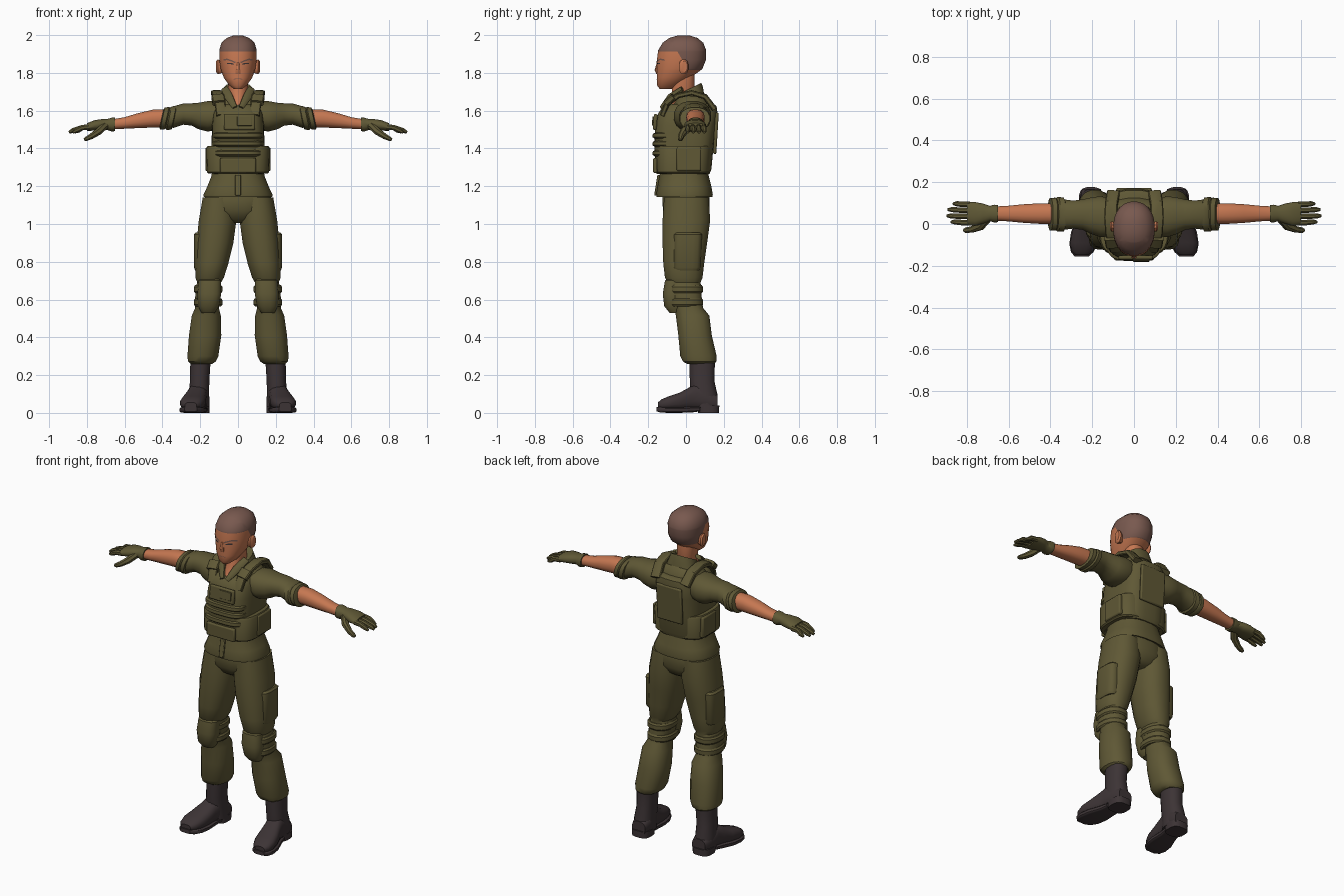
import bpy, bmesh, math
from mathutils import Vector, Matrix
from mathutils.bvhtree import BVHTree

X, Y, Z = Vector((1, 0, 0)), Vector((0, 1, 0)), Vector((0, 0, 1))


def material(name, rgb):
    m = bpy.data.materials.new(name)
    m.diffuse_color = (*rgb, 1)
    return m


OLIVE = material("olive_cloth", (0.115, 0.098, 0.036))
SKIN = material("skin", (0.56, 0.185, 0.083))
HAIR = material("cropped_hair", (0.19, 0.10, 0.078))
BOOT = material("boot_leather", (0.046, 0.034, 0.036))


def finish(name, bm, mats, mirror=False, bevel=0, angle=35):
    bmesh.ops.recalc_face_normals(bm, faces=bm.faces)
    me = bpy.data.meshes.new(name)
    bm.to_mesh(me)
    bm.free()
    ob = bpy.data.objects.new(name, me)
    bpy.context.collection.objects.link(ob)
    for m in mats if isinstance(mats, list) else [mats]:
        me.materials.append(m)
    bpy.ops.object.select_all(action='DESELECT')
    ob.select_set(True)
    bpy.context.view_layer.objects.active = ob
    bpy.ops.object.shade_smooth_by_angle(angle=math.radians(angle))
    if bevel:
        b = ob.modifiers.new("bevel", 'BEVEL')
        b.width, b.segments = bevel, 2
    if mirror:
        ob.modifiers.new("mirror", 'MIRROR')
    return ob


def sweep_mesh(st, axis=None, ref=X, n=16, p=2.3):
    """Superellipse sections (x, y, z, ra, rb) joined along a path."""
    bm, rings = bmesh.new(), []
    pts = [Vector(s[:3]) for s in st]
    for i, s in enumerate(st):
        t = axis or (pts[min(i + 1, len(st) - 1)] - pts[max(i - 1, 0)])
        t = Vector(t).normalized()
        a = (ref - t * ref.dot(t)).normalized()
        b = t.cross(a)
        ring = []
        for k in range(n):
            w = 2 * math.pi * (k + 0.5) / n
            c, d = math.cos(w), math.sin(w)
            u = math.copysign(abs(c) ** (2 / p), c) * s[3]
            v = math.copysign(abs(d) ** (2 / p), d) * s[4]
            ring.append(bm.verts.new(pts[i] + a * u + b * v))
        rings.append(ring)
    for r, q in zip(rings, rings[1:]):
        for k in range(n):
            bm.faces.new((r[k], r[(k + 1) % n], q[(k + 1) % n], q[k]))
    bm.faces.new(rings[0])
    bm.faces.new(rings[-1])
    return bm


def sweep(name, mat, st, mirror=False, **kw):
    return finish(name, sweep_mesh(st, **kw), mat, mirror)


def box(name, mat, c, size, rot=(0, 0, 0), mirror=False, bevel=0.008):
    bm = bmesh.new()
    bmesh.ops.create_cube(bm, size=1)
    for v in bm.verts:
        v.co = Vector(v.co[i] * size[i] for i in range(3))
    for ang, ax in zip(rot, 'XYZ'):
        bm.transform(Matrix.Rotation(ang, 4, ax))
    bm.transform(Matrix.Translation(c))
    return finish(name, bm, mat, mirror, bevel)


# Head, with the hairline cut into the skull
bm = sweep_mesh([(0, -.105, 1.715, .022, .035), (0, -.092, 1.735, .048, .062),
                 (0, -.065, 1.775, .076, .09), (0, -.034, 1.82, .092, .121),
                 (0, -.024, 1.87, .10, .131), (0, -.02, 1.92, .10, .128),
                 (0, -.016, 1.96, .088, .108), (0, -.014, 1.985, .06, .075),
                 (0, -.012, 1.998, .025, .032)], axis=Z, n=24, p=2.2)
slope = Vector((0, 1, .6)).normalized()
temple = Vector((0, -.045, 1.912))
for co, no in ((temple, Z), (temple, slope), (Vector((0, 0, 1.815)), Z)):
    bmesh.ops.bisect_plane(bm, geom=bm.verts[:] + bm.edges[:] + bm.faces[:],
                           plane_co=co, plane_no=no)
for f in bm.faces:
    c = f.calc_center_median()
    f.material_index = int(c.z > 1.912 or (c.z > 1.815 and (c - temple).dot(slope) > 0))
head = finish("head", bm, [SKIN, HAIR])
sweep("nose", SKIN, [(0, -.147, 1.855, .009, .008), (0, -.156, 1.815, .013, .011),
                     (0, -.152, 1.795, .014, .006)], axis=Z, n=8)
sweep("ears", SKIN, [(.08, -.015, 1.83, .02, .03), (.107, -.012, 1.832, .026, .04),
                     (.116, -.008, 1.834, .016, .03)], True, axis=X, ref=Y, n=12)

# Brows and eyes laid as thin plates on the face
tree = BVHTree.FromPolygons([v.co for v in head.data.vertices],
                            [p.vertices[:] for p in head.data.polygons])


def face_strip(name, mat, pts, h):
    bm = bmesh.new()
    rows = []
    for x, z in pts:
        row = []
        for dz in (-h, h):
            hit = tree.ray_cast(Vector((x, -1, z + dz)), Y)[0]
            row.append(bm.verts.new(hit + Vector((0, -.003, 0))))
        rows.append(row)
    for a, b in zip(rows, rows[1:]):
        bm.faces.new((a[0], b[0], b[1], a[1]))
    finish(name, bm, mat, True)


face_strip("brows", HAIR, [(.014, 1.855), (.035, 1.864), (.058, 1.872), (.078, 1.868)], .004)
face_strip("eyes", BOOT, [(.024, 1.846), (.04, 1.85), (.058, 1.85)], .0035)
face_strip("mouth", HAIR, [(0, 1.768), (.012, 1.768), (.024, 1.767)], .0015)

# Neck, collar and lapels
sweep("neck", SKIN, [(0, -.06, 1.60, .018, .065), (0, -.04, 1.65, .036, .066),
                     (0, -.014, 1.70, .053, .06), (0, -.015, 1.79, .055, .062)], axis=Z)
sweep("collar", OLIVE, [(0, .022, 1.645, .10, .085), (0, .022, 1.69, .08, .077),
                        (0, .02, 1.717, .074, .07), (0, .02, 1.71, .062, .06)],
      axis=Vector((0, -.5, 1)))
sweep("lapels", OLIVE, [(.07, -.02, 1.715, .012, .02), (.05, -.085, 1.675, .012, .024),
                        (.016, -.128, 1.615, .012, .014)], True, ref=Y, n=8)

# Shirt body and flared jacket skirt
sweep("shirt", OLIVE, [(0, 0, 1.24, .13, .115), (0, 0, 1.45, .135, .115),
                       (0, .02, 1.58, .15, .115), (0, .03, 1.635, .14, .095),
                       (0, .03, 1.67, .105, .075), (0, .03, 1.685, .06, .06)], axis=Z, n=20)
sweep("jacket_skirt", OLIVE, [(0, -.01, 1.29, .135, .125), (0, -.01, 1.25, .143, .132),
                              (0, -.008, 1.20, .163, .143), (0, -.008, 1.155, .184, .151),
                              (0, -.008, 1.142, .182, .149), (0, -.005, 1.15, .165, .13)],
      axis=Z, n=24, p=2.5)
box("jacket_placket", OLIVE, (0, -.152, 1.205), (.03, .016, .11), (-.16, 0, 0), bevel=.004)

# Armour vest with shoulder straps, wrap and pouches
sweep("vest", OLIVE, [(0, -.015, 1.265, .132, .14), (0, -.015, 1.29, .14, .15),
                      (0, -.01, 1.42, .14, .157), (0, -.002, 1.52, .139, .163),
                      (0, .01, 1.585, .132, .158), (0, .02, 1.625, .115, .142),
                      (0, .022, 1.635, .10, .125)], axis=Z, n=28, p=3.2)
sweep("vest_wrap", OLIVE, [(0, -.015, 1.268, .158, .135), (0, -.015, 1.275, .165, .142),
                           (0, -.012, 1.40, .168, .146), (0, -.012, 1.412, .162, .14)],
      axis=Z, n=28, p=3.4)
sweep("shoulder_straps", OLIVE, [(.088, -.125, 1.575, .027, .014), (.095, -.10, 1.635, .028, .014),
                                 (.108, -.04, 1.68, .03, .014), (.112, .03, 1.695, .031, .014),
                                 (.108, .10, 1.675, .031, .015), (.098, .15, 1.61, .032, .015)],
      True, n=12, p=4)
sweep("strap_buckles", OLIVE, [(.10, -.105, 1.64, .035, .018), (.107, -.065, 1.675, .035, .018)],
      True, n=12, p=4)
box("side_pouches", OLIVE, (.158, .015, 1.343), (.03, .13, .125), mirror=True)
box("chest_pouch", OLIVE, (.008, -.163, 1.54), (.165, .02, .085), (-.08, 0, 0))
box("chest_label", OLIVE, (.035, -.173, 1.545), (.08, .012, .05), (-.08, 0, 0), bevel=.003)
for i, z in enumerate((1.468, 1.425, 1.375)):
    sweep(f"vest_band_{i + 1}", OLIVE,
          [(0, -.085, z - .017, .122, .081), (0, -.085, z - .008, .13, .093),
           (0, -.085, z + .01, .13, .091), (0, -.085, z + .016, .122, .078)],
          axis=Z, n=24, p=3.2)
box("front_flap", OLIVE, (0, -.163, 1.31), (.19, .022, .08))
box("back_panel", OLIVE, (0, .158, 1.48), (.17, .018, .22), (-.06, 0, 0))

# Sleeves with rolled cuffs, and forearms
sweep("sleeves", OLIVE, [(.10, .03, 1.575, .09, .075), (.16, .035, 1.57, .10, .082),
                         (.21, .04, 1.572, .087, .071), (.245, .045, 1.58, .074, .06),
                         (.29, .045, 1.582, .068, .057), (.345, .045, 1.565, .075, .058)],
      True, axis=X, ref=Y)
tilt = Vector((1, 0, .22))
sweep("rolled_cuffs", OLIVE, [(.333, .045, 1.565, .068, .055), (.34, .045, 1.563, .083, .066),
                              (.365, .047, 1.56, .084, .065), (.372, .047, 1.56, .074, .057),
                              (.378, .047, 1.56, .08, .062), (.40, .047, 1.558, .079, .061),
                              (.405, .047, 1.558, .06, .05)], True, axis=tilt, ref=Y)
sweep("forearms", SKIN, [(.39, .05, 1.56, .05, .048), (.45, .05, 1.558, .05, .048),
                         (.53, .05, 1.547, .045, .04), (.60, .05, 1.535, .038, .031),
                         (.67, .05, 1.527, .034, .027)], True, axis=X, ref=Y)

# Gloves: palm, four fingers, thumb
sweep("gloves", OLIVE, [(.65, .05, 1.528, .042, .037), (.67, .05, 1.526, .043, .037),
                        (.69, .05, 1.527, .037, .03), (.72, .05, 1.526, .048, .03),
                        (.76, .048, 1.522, .058, .028), (.80, .05, 1.513, .056, .021)],
      True, axis=X, ref=Y)
for name, y, tip in (("index", .007, .875), ("middle", .036, .895),
                     ("ring", .066, .89), ("little", .094, .865)):
    sweep(name + "_fingers", OLIVE, [(.785, y, 1.514, .014, .016), (.825, y, 1.51, .014, .015),
                                     (tip - .02, y + .003, 1.495, .013, .013),
                                     (tip, y + .003, 1.485, .007, .007)], True, ref=Y, n=8)
sweep("thumbs", OLIVE, [(.705, .025, 1.52, .022, .02), (.735, -.01, 1.492, .021, .02),
                        (.775, -.026, 1.465, .016, .016), (.805, -.03, 1.45, .014, .012),
                        (.815, -.03, 1.446, .007, .006)], True, ref=Y, n=8)

# Trousers
sweep("trouser_seat", OLIVE, [(0, 0, 1.20, .15, .115), (0, 0, 1.13, .183, .127),
                              (0, .002, 1.07, .18, .125), (0, .005, 1.025, .12, .10),
                              (0, .005, 1.005, .06, .07)], axis=Z, n=20)
sweep("trouser_legs", OLIVE, [(.10, .002, 1.14, .088, .12), (.108, .002, 1.02, .101, .128),
                              (.122, -.006, .90, .099, .12), (.138, -.012, .79, .088, .11),
                              (.150, -.012, .715, .076, .101), (.153, -.008, .69, .064, .086),
                              (.156, -.006, .66, .07, .09), (.16, 0, .60, .068, .085),
                              (.164, .015, .555, .064, .077), (.168, .035, .515, .078, .09),
                              (.174, .048, .41, .087, .09), (.186, .066, .30, .083, .098),
                              (.191, .072, .272, .075, .09), (.193, .078, .26, .058, .074)],
      True, axis=Z)
sweep("thigh_pockets", OLIVE, [(.178, .01, .955, .045, .065), (.182, .01, .945, .051, .075),
                               (.184, .005, .77, .05, .075), (.184, .005, .755, .043, .065)],
      True, axis=Z, p=3.5)

# Knee pads and their straps
sweep("knee_pads", OLIVE, [(.148, -.065, .715, .045, .03), (.149, -.066, .70, .06, .046),
                           (.152, -.068, .63, .064, .056), (.156, -.06, .565, .056, .056),
                           (.158, -.052, .53, .036, .036)], True, axis=Z, p=2.6)
for name, z in (("upper", .655), ("lower", .585)):
    sweep(name + "_knee_straps", OLIVE, [(.158, -.003, z - .021, .070, .088),
                                         (.158, -.003, z - .012, .077, .095),
                                         (.158, -.003, z + .012, .077, .095),
                                         (.158, -.003, z + .021, .070, .088)], True, axis=Z)

# Boots: shaft, foot, sole and heel
sweep("boot_shafts", BOOT, [(.205, .10, .03, .056, .068), (.207, .095, .10, .055, .072),
                            (.203, .085, .17, .052, .066), (.198, .086, .29, .055, .069)],
      True, axis=Z)
sweep("boot_feet", BOOT, [(.203, .168, .055, .045, .04), (.205, .13, .065, .055, .055),
                          (.212, .06, .085, .054, .072), (.220, .02, .075, .055, .062),
                          (.232, -.035, .06, .064, .047), (.242, -.09, .052, .065, .037),
                          (.248, -.13, .045, .052, .027), (.25, -.148, .04, .032, .016)],
      True, axis=Y, ref=X, p=2.6)
sweep("boot_soles", BOOT, [(.212, .075, .02, .05, .012), (.22, .03, .017, .054, .015),
                           (.233, -.04, .015, .069, .015), (.242, -.095, .015, .068, .015),
                           (.248, -.135, .017, .054, .015), (.25, -.155, .02, .034, .012)],
      True, axis=Y, ref=X, p=5)
sweep("boot_heels", BOOT, [(.206, .12, 0, .056, .056), (.206, .12, .04, .057, .057)],
      True, axis=Z, p=3)
